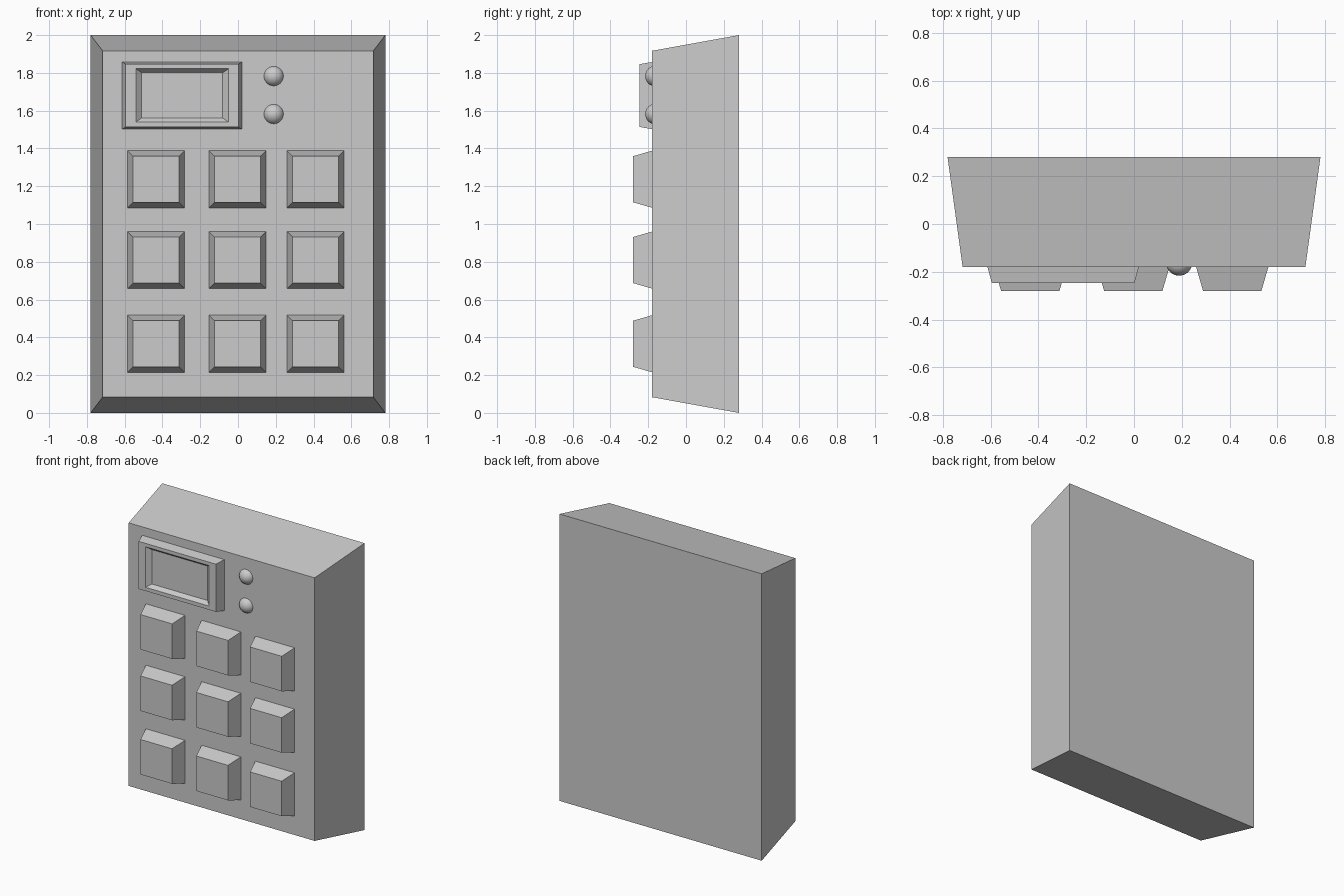
import bpy, bmesh

if "Cube" in bpy.data.objects:
    bpy.data.objects.remove(bpy.data.objects["Cube"])


def tapered_solid(name, sections):
    """Closed solid from rectangular sections (x0, x1, z0, z1, y), back to front."""
    bm = bmesh.new()
    rings = [[bm.verts.new(p) for p in ((x0, y, z0), (x1, y, z0), (x1, y, z1), (x0, y, z1))]
             for x0, x1, z0, z1, y in sections]
    for a, b in zip(rings, rings[1:]):
        for i in range(4):
            j = (i + 1) % 4
            bm.faces.new((a[i], a[j], b[j], b[i]))
    bm.faces.new(rings[0])
    bm.faces.new(rings[-1])
    bmesh.ops.recalc_face_normals(bm, faces=bm.faces)
    mesh = bpy.data.meshes.new(name)
    bm.to_mesh(mesh)
    bm.free()
    obj = bpy.data.objects.new(name, mesh)
    bpy.context.collection.objects.link(obj)
    return obj


FRONT = -0.18

# Housing, narrowing toward the front
tapered_solid("housing", [(-0.78, 0.78, 0, 2, 0.28),
                          (-0.717, 0.717, 0.083, 1.917, FRONT)])

# Display frame with a shallow recessed window
tapered_solid("display", [(-0.613, 0.02, 1.502, 1.858, FRONT),
                          (-0.595, 0.002, 1.514, 1.846, -0.246),
                          (-0.54, -0.05, 1.54, 1.822, -0.246),
                          (-0.511, -0.081, 1.561, 1.801, -0.22)])

# Keypad of nine tapered buttons
for row, z in enumerate((1.237, 0.809, 0.366)):
    for col, x in enumerate((-0.434, -0.003, 0.411)):
        tapered_solid(f"button_{row}_{col}",
                      [(x - r, x + r, z - r, z + r, y)
                       for r, y in ((0.151, FRONT), (0.122, -0.28))])

# Round indicator lights, half sunk in the front
for i, z in enumerate((1.783, 1.582)):
    bpy.ops.mesh.primitive_uv_sphere_add(segments=32, ring_count=16, radius=0.055,
                                         location=(0.189, -0.161, z))
    light = bpy.context.object
    light.name = f"indicator_light_{i}"
    bpy.ops.object.shade_smooth()
